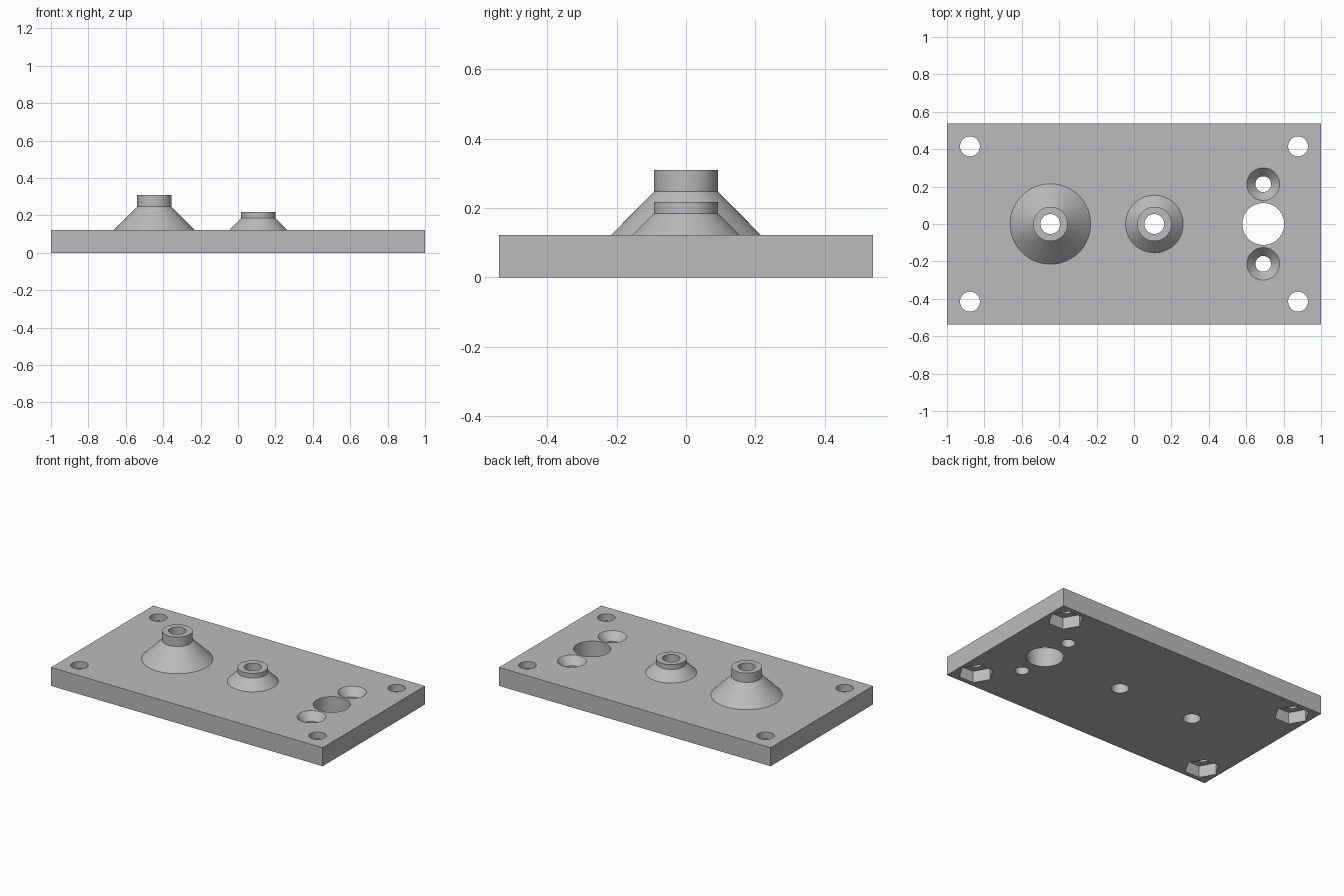
import bpy, math

if "Cube" in bpy.data.objects:
    bpy.data.objects.remove(bpy.data.objects["Cube"])

grey = bpy.data.materials.new("plain grey")
grey.diffuse_color = (0.5, 0.5, 0.5, 1)
grey.use_nodes = True
grey.node_tree.nodes["Principled BSDF"].inputs["Base Color"].default_value = grey.diffuse_color

T = 0.123          # plate thickness
SIDES = 64


def frustum(name, x, y, z0, z1, r0, r1, sides=SIDES, turn=0.0):
    """Closed cone or cylinder between two heights."""
    bpy.ops.mesh.primitive_cone_add(vertices=sides, radius1=r0, radius2=r1, depth=z1 - z0,
                                    location=(x, y, (z0 + z1) / 2), rotation=(0, 0, turn))
    ob = bpy.context.object
    ob.name = name
    return ob


def combine(target, tool, operation):
    """Apply a boolean and discard the tool."""
    mod = target.modifiers.new("cut", 'BOOLEAN')
    mod.operation, mod.object, mod.solver = operation, tool, 'EXACT'
    bpy.context.view_layer.objects.active = target
    bpy.ops.object.modifier_apply(modifier=mod.name)
    bpy.data.objects.remove(tool, do_unlink=True)


# Base plate
bpy.ops.mesh.primitive_cube_add(size=1, location=(0, 0, T / 2))
plate = bpy.context.object
plate.name = "mounting_plate"
plate.scale = (2, 1.076, T)
bpy.ops.object.transform_apply(location=True, rotation=False, scale=True)

# Conical bosses with a short collar and a bore
for x, base_r, cone_top, top in ((-0.447, 0.215, 0.247, 0.309), (0.109, 0.154, 0.185, 0.217)):
    # cone starts inside the plate and keeps its slope
    slope = (base_r - 0.092) / (cone_top - T)
    boss = frustum("boss", x, 0, T - 0.02, cone_top, base_r + 0.02 * slope, 0.092)
    collar = frustum("collar", x, 0, cone_top - 0.02, top, 0.0921, 0.0921)
    combine(boss, collar, 'UNION')
    combine(plate, boss, 'UNION')
    combine(plate, frustum("bore", x, 0, -0.1, 0.5, 0.053, 0.053), 'DIFFERENCE')

# Corner screw holes with hexagonal nut pockets underneath
for x in (-0.877, 0.877):
    for y in (-0.415, 0.415):
        combine(plate, frustum("screw_hole", x, y, -0.1, 0.3, 0.053, 0.053), 'DIFFERENCE')
        # a corner of the hexagon points along x
        combine(plate, frustum("nut_pocket", x, y, -0.1, 0.077, 0.106, 0.106, 6, math.radians(30)),
                'DIFFERENCE')

# Large hole with a countersunk hole on each side
combine(plate, frustum("large_hole", 0.691, 0, -0.1, 0.3, 0.112, 0.112), 'DIFFERENCE')
for y in (-0.213, 0.213):
    combine(plate, frustum("small_hole", 0.691, y, -0.1, 0.3, 0.042, 0.042), 'DIFFERENCE')
    combine(plate, frustum("countersink", 0.691, y, T - 0.05, T + 0.01, 0.042, 0.096), 'DIFFERENCE')

plate.data.materials.clear()
plate.data.materials.append(grey)
for p in plate.data.polygons:
    p.material_index = 0
bpy.ops.object.select_all(action='DESELECT')
plate.select_set(True)
bpy.context.view_layer.objects.active = plate
bpy.ops.object.shade_smooth_by_angle(angle=math.radians(25))
